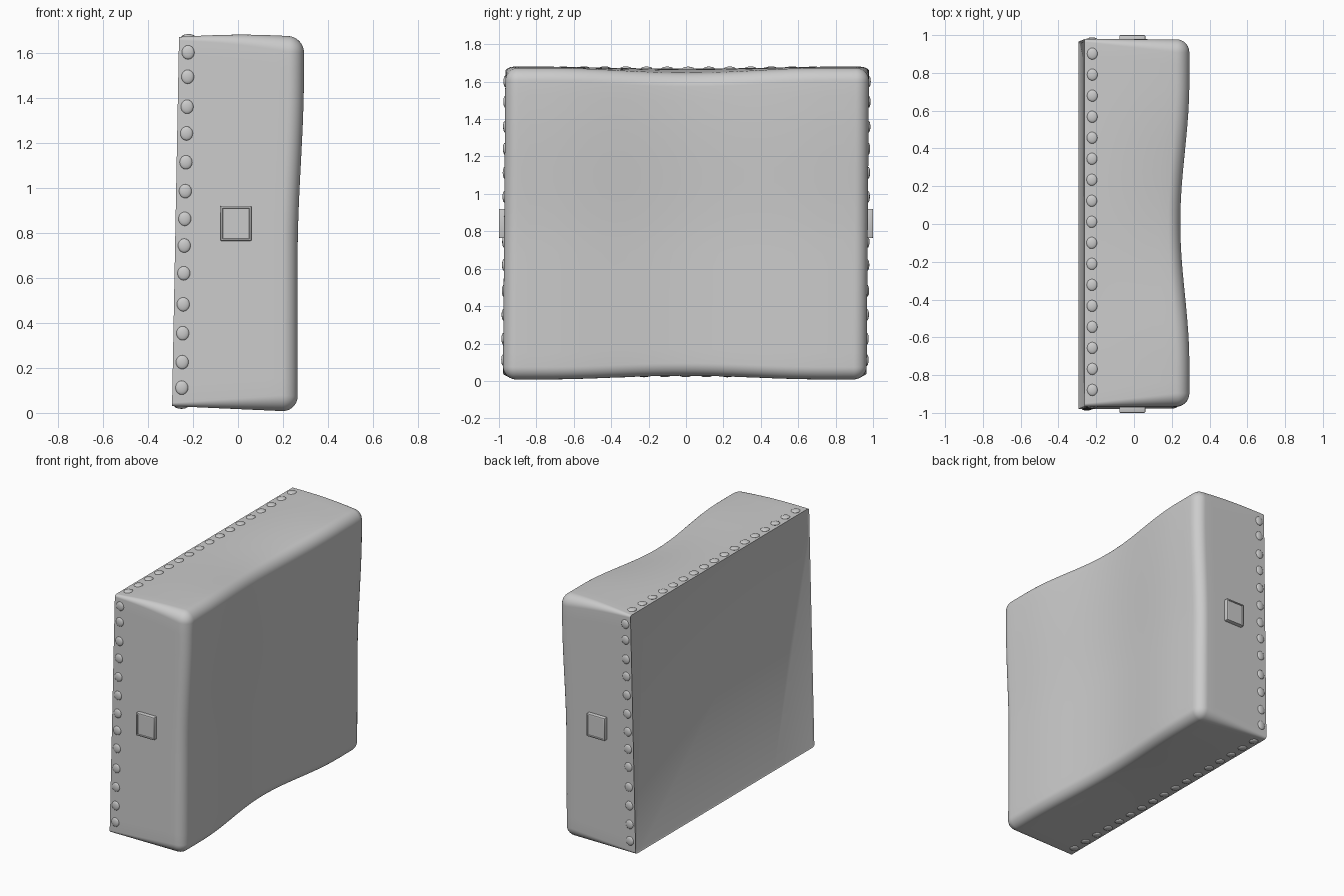
import bpy, bmesh, math
from mathutils import Matrix, Vector

if "Cube" in bpy.data.objects:
    bpy.data.objects.remove(bpy.data.objects["Cube"])

HX, HY, Z = 0.28, 0.972, 1.667      # undeformed block: half depth, half width, height
R_BACK, R_FRONT = 0.015, 0.07       # corner rounding at the back and the front


def smooth(a, b, t):
    t = min(1, max(0, (t - a) / (b - a)))
    return t * t * (3 - 2 * t)


def deform(p):
    """Bend the straight block into the leaning, dished cushion."""
    x, y, z = p
    w, h = (x + HX) / (2 * HX), z / Z
    dish = 0.5 + 0.5 * math.cos(math.pi * min(1, abs(y) / 0.75))
    back = -0.293 + 0.031 * h
    front = 0.265 + 0.028 * smooth(0.7, 1.5, z) - 0.048 * dish
    low = 0.03 - 0.025 * w * (1 - 0.9 * dish)
    high = 1.67 + 0.01 * math.sin(math.pi * w) - 0.03 * dish * w
    return Vector((back + (front - back) * w, y + 0.013 * (h - 0.5),
                   low + (high - low) * h))


def finish(name, bm, angle=40):
    bmesh.ops.recalc_face_normals(bm, faces=bm.faces[:])
    me = bpy.data.meshes.new(name)
    bm.to_mesh(me)
    bm.free()
    ob = bpy.data.objects.new(name, me)
    bpy.context.collection.objects.link(ob)
    bpy.context.view_layer.objects.active = ob
    ob.select_set(True)
    bpy.ops.object.shade_smooth_by_angle(angle=math.radians(angle))
    ob.select_set(False)
    return ob


# Cushion body: grid on five sides, rounded towards the front
EDGE = [1 - math.tan(math.radians(a)) for a in (45, 36, 27, 18, 9)]
EDGE[0] = 0.0
NX, NY, NZ = 8, 28, 20


def coord(i, n, lo, hi, r):
    e = len(EDGE)
    if i < e:
        return lo + r * EDGE[i]
    if i > e + n:
        return hi - r * EDGE[2 * e + n - i]
    return lo + r + (hi - lo - 2 * r) * (i - e) / n


TX, TY, TZ = NX + len(EDGE), NY + 2 * len(EDGE), NZ + 2 * len(EDGE)
bm = bmesh.new()
cache = {}


def vert(i, j, k):
    if (i, j, k) not in cache:
        x = (-HX + (2 * HX - R_FRONT) * i / NX if i <= NX
             else HX - R_FRONT * EDGE[TX - i])
        t = min(1, (x + HX) / (2 * HX - R_FRONT))
        r = R_BACK + (R_FRONT - R_BACK) * t
        y, z = coord(j, NY, -HY, HY, r), coord(k, NZ, 0, Z, r)
        core = Vector((min(x, HX - R_FRONT), max(r - HY, min(HY - r, y)),
                       max(r, min(Z - r, z))))
        p = core + (Vector((x, y, z)) - core).normalized() * r
        cache[i, j, k] = bm.verts.new(deform(p))
    return cache[i, j, k]


def sheet(na, nb, at):
    for a in range(na):
        for b in range(nb):
            bm.faces.new([vert(*at(a + da, b + db))
                          for da, db in ((0, 0), (1, 0), (1, 1), (0, 1))])


for j in (0, TY):
    sheet(TX, TZ, lambda a, b: (a, j, b))
for k in (0, TZ):
    sheet(TX, TY, lambda a, b: (a, b, k))
sheet(TY, TZ, lambda a, b: (TX, a, b))

# Flat back panel, set in behind a thin rim
rim = [e for e in bm.edges if e.is_boundary]
panel = bmesh.ops.holes_fill(bm, edges=rim, sides=0)["faces"]
bmesh.ops.recalc_face_normals(bm, faces=bm.faces[:])
bmesh.ops.inset_region(bm, faces=panel, thickness=0.01, depth=-0.006)
finish("cushion_body", bm)


# Rows of domed upholstery studs around the back edge
def stud_row(name, points, size):
    bm = bmesh.new()
    for p in points:
        m = Matrix.Translation(deform(p)) @ Matrix.Diagonal((*size, 1))
        bmesh.ops.create_uvsphere(bm, u_segments=16, v_segments=10, radius=1, matrix=m)
    finish(name, bm)


SX = -HX + 0.042
side_z = [0.085, 0.2, 0.33, 0.46, 0.6, 0.725, 0.845, 0.97, 1.1, 1.23, 1.35, 1.485, 1.595]
edge_y = [-0.885 + 1.78 * n / 16 for n in range(17)]
for name, s in (("left", -1), ("right", 1)):
    stud_row(name + "_side_studs", [(SX, s * HY, z) for z in side_z], (0.028, 0.01, 0.031))
for name, z in (("bottom", 0), ("top", Z)):
    stud_row(name + "_studs", [(SX, y, z) for y in edge_y], (0.028, 0.031, 0.01))

# Square side plates with a raised border
for name, s in (("left", -1), ("right", 1)):
    bm = bmesh.new()
    m = Matrix.Translation((-0.009, s * 0.975, 0.842)) @ Matrix.Diagonal((0.138, 0.05, 0.156, 1))
    bmesh.ops.create_cube(bm, size=1, matrix=m)
    bmesh.ops.bevel(bm, geom=bm.edges[:], offset=0.005, segments=2, affect='EDGES', profile=0.5)
    bm.normal_update()
    outer = [f for f in bm.faces if f.normal.y * s > 0.99]
    bmesh.ops.inset_region(bm, faces=outer, thickness=0.006, depth=0)
    bmesh.ops.inset_region(bm, faces=outer, thickness=0.003, depth=-0.005)
    finish(name + "_side_plate", bm, 30)
